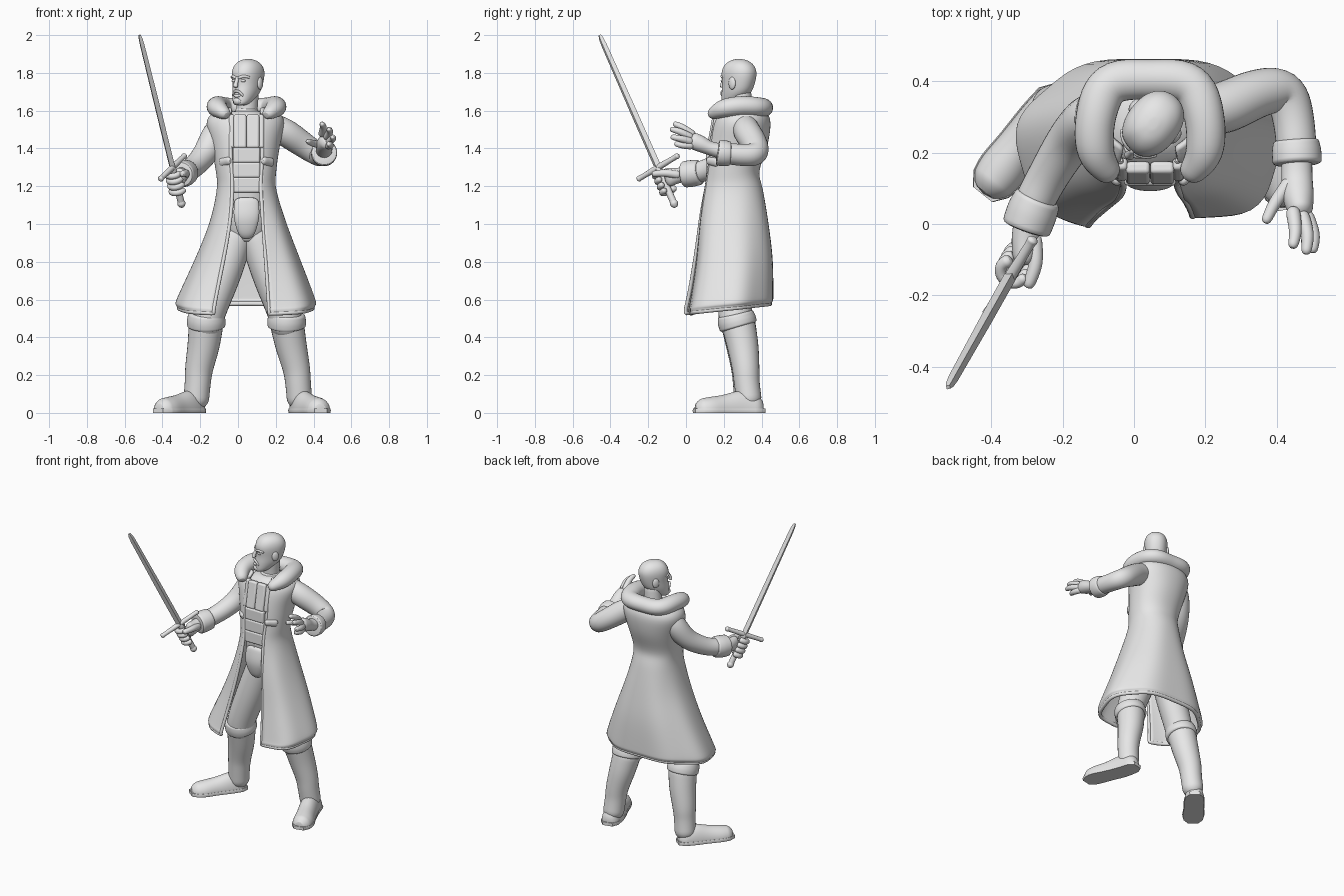
import bpy, bmesh, math
from mathutils import Vector as V, Matrix

if "Cube" in bpy.data.objects:
    bpy.data.objects.remove(bpy.data.objects["Cube"])

grey = bpy.data.materials.new("plain grey")
grey.use_nodes = True
grey.diffuse_color = (0.8, 0.8, 0.8, 1)
grey.node_tree.nodes["Principled BSDF"].inputs["Base Color"].default_value = (0.8, 0.8, 0.8, 1)


def finish(name, bm, subsurf=1, angle=50):
    bmesh.ops.recalc_face_normals(bm, faces=bm.faces)
    me = bpy.data.meshes.new(name)
    bm.to_mesh(me)
    bm.free()
    me.materials.append(grey)
    ob = bpy.data.objects.new(name, me)
    bpy.context.collection.objects.link(ob)
    if subsurf:
        ob.modifiers.new("smooth", 'SUBSURF').levels = subsurf
    bpy.ops.object.select_all(action='DESELECT')
    ob.select_set(True)
    bpy.context.view_layer.objects.active = ob
    bpy.ops.object.shade_smooth_by_angle(angle=math.radians(angle))
    return ob


def loft(name, rings, closed=True, subsurf=1, angle=50):
    bm = bmesh.new()
    rows = [[bm.verts.new(p) for p in ring] for ring in rings]
    n = len(rows[0])
    for a, b in zip(rows, rows[1:]):
        for i in range(n if closed else n - 1):
            j = (i + 1) % n
            bm.faces.new((a[i], a[j], b[j], b[i]))
    if closed:
        bm.faces.new(rows[0])
        bm.faces.new(rows[-1])
    return finish(name, bm, subsurf, angle)


def spline(rows, steps=4):
    """Smooth rows of numbers with a Catmull-Rom curve."""
    out = []
    for i in range(len(rows) - 1):
        quad = list(zip(rows[max(i - 1, 0)], rows[i], rows[i + 1], rows[min(i + 2, len(rows) - 1)]))
        for s in range(steps):
            t = s / steps
            out.append([b + 0.5 * t * (c - a + t * (2*a - 5*b + 4*c - d + t * (3*(b - c) + d - a)))
                        for a, b, c, d in quad])
    out.append(list(rows[-1]))
    return out


def tube(name, pts, hint=(0, 0, 1), sides=14, steps=3, subsurf=1, cap=0.6, clamp=None, tf=None):
    """Points are (x, y, z, width radius[, height radius]); cap is how far the ends bulge."""
    rows = spline([(*p, p[3]) if len(p) == 4 else p for p in pts], steps)
    data = [(V(r[:3]), r[3], r[4]) for r in rows]
    (p, w, h), (q, u, k) = data[0], data[-1]
    a, b = (p - data[1][0]).normalized(), (q - data[-2][0]).normalized()
    data = ([(p + a * min(w, h) * cap, w * 0.55, h * 0.55)] + data
            + [(q + b * min(u, k) * cap, u * 0.55, k * 0.55)])
    rings = []
    for i, (p, w, h) in enumerate(data):
        t = (data[min(i + 1, len(data) - 1)][0] - data[max(i - 1, 0)][0]).normalized()
        side = t.cross(V(hint)).normalized()
        up = side.cross(t)
        ring = []
        for k in range(sides):
            c = 2 * math.pi * k / sides
            v = p + side * w * math.cos(c) + up * h * math.sin(c)
            if clamp:
                v.z = min(max(v.z, clamp[0]), clamp[1])
            ring.append(tf @ v if tf else v)
        rings.append(ring)
    return loft(name, rings, True, subsurf)


def blob(name, loc, size, tf):
    bm = bmesh.new()
    m = tf @ Matrix.Translation(loc) @ Matrix.Diagonal((*size, 1))
    bmesh.ops.create_uvsphere(bm, u_segments=20, v_segments=12, radius=1, matrix=m)
    return finish(name, bm, 0)


def section(z, xl, xr, yf, yb, gap=None, count=32, ripple=0.0):
    """Rounded cross-section, open at the front when gap=(left x, right x)."""
    n, cx, cy, rx, ry = 2.2, (xl + xr) / 2, (yf + yb) / 2, (xr - xl) / 2, (yb - yf) / 2
    a, b = 0, 2 * math.pi * (1 - 1 / count)
    if gap:
        a = math.asin(((gap[1] - cx) / rx) ** (n / 2))
        b = 2 * math.pi - math.asin(((cx - gap[0]) / rx) ** (n / 2))
    ring = []
    for k in range(count):
        t = a + (b - a) * k / (count - 1 if gap else count)
        s, c = math.sin(t), math.cos(t)
        f = 1 + ripple * math.cos(7 * t)
        drop = ripple * c if gap else 0
        fold = ripple * max(0, 1.5 - 0.5 * k) if gap else 0
        ring.append(V((cx + f * rx * math.copysign(abs(s) ** (2 / n), s),
                       cy - f * ry * math.copysign(abs(c) ** (2 / n), c) + fold, z - drop)))
    return ring


# Long open coat: z, side extents, front, back, opening edges, ripple
coat_rows = spline([
    (1.61, -.08, .17, .2, .4, -.03, .115, 0), (1.55, -.16, .24, .15, .44, -.04, .125, 0),
    (1.42, -.135, .215, .12, .425, -.04, .13, 0), (1.28, -.11, .195, .105, .38, -.035, .125, 0),
    (1.18, -.105, .195, .09, .4, -.03, .12, 0), (1.0, -.145, .25, .05, .43, -.045, .135, .01),
    (.8, -.225, .325, .02, .455, -.085, .15, .018), (.6, -.315, .4, -.022, .46, -.128, .165, .025),
    (.57, -.318, .4, -.032, .458, -.132, .166, .027), (.545, -.308, .39, -.028, .448, -.134, .167, .027)], 3)
coat_rings = [section(*r[:5], gap=r[5:7], ripple=r[7]) for r in coat_rows]
coat = loft("coat", coat_rings, closed=False)
solid = coat.modifiers.new("cloth", 'SOLIDIFY')
solid.thickness, solid.offset = 0.016, 0
for name, k in (("left", 0), ("right", -1)):
    tube("coat_trim_" + name, [(*r[k], .011) for r in coat_rings[2::3]], hint=(0, 1, 0), sides=8)
tube("coat_hem", [(*p, .013) for p in coat_rings[-2]], sides=8, steps=1)

# Broad padded collar, open at the front
half = [(.112, .14, 1.582, .036, .032), (.152, .2, 1.612, .054, .05), (.152, .3, 1.625, .058, .054),
        (.112, .392, 1.618, .062, .053)]
cx = .045
tube("collar", [(cx - p[0], *p[1:]) for p in half] + [(cx, .405, 1.615, .057, .052)]
     + [(cx + p[0], *p[1:]) for p in reversed(half)])

# Torso and neck
loft("torso", [section(*r, count=24) for r in spline([
    (.9, -.05, .14, .19, .36), (1.0, -.08, .175, .15, .37), (1.18, -.08, .17, .12, .36),
    (1.4, -.1, .19, .122, .38), (1.53, -.11, .2, .145, .39), (1.6, -.03, .12, .21, .37)])])
tube("neck", [(.045, .3, 1.54, .068), (.047, .295, 1.6, .058), (.055, .29, 1.7, .058)], hint=(0, 1, 0))
tube("neckband", [(.046, .295, 1.565, .075), (.048, .293, 1.6, .066)], hint=(0, 1, 0))


def plate(name, loc, size, tilt=0.0):
    bm = bmesh.new()
    bmesh.ops.create_cube(bm, size=1, matrix=Matrix.Translation(loc) @ Matrix.Rotation(tilt, 4, 'X')
                          @ Matrix.Diagonal((*size, 1)))
    ob = finish(name, bm, 0)
    mod = ob.modifiers.new("soft edge", 'BEVEL')
    mod.width, mod.segments = .011, 4
    return ob


# Vest panels and belly bands
for s in (-1, 1):
    plate("chest_panel", (cx + s * .034, .143, 1.49), (.067, .035, .18), -.18)
    plate("chest_side", (cx + s * .078, .153, 1.49), (.03, .035, .18), -.18)
for i in range(3):
    plate("belly_band", (cx, .137, 1.365 - i * .079), (.145, .06, .082))
tube("front_flap", [(cx, .125, 1.13, .066, .02), (cx, .115, 1.04, .07, .025),
                    (cx, .13, .96, .05, .022), (cx, .145, .93, .03, .015)], hint=(0, 1, 0))
for s in (-1, 1):
    tube("pocket_flap", [(cx + s * .09, .118, 1.335, .022, .016), (cx + s * .135, .165, 1.325, .026, .016)],
         hint=(0, 1, 0), sides=10)

# Legs, boots and feet
legs = {
    "right": ([(.0, .27, .97, .095), (-.075, .265, .75, .1), (-.155, .26, .53, .092), (-.165, .265, .44, .085)],
              [(-.168, .275, .48, .095), (-.182, .297, .36, .088), (-.205, .313, .24, .077), (-.213, .317, .16, .071),
               (-.222, .325, .06, .07)],
              [(-.218, .345), (-.262, .288), (-.32, .215), (-.37, .15), (-.4, .112)]),
    "left": ([(.09, .27, .97, .095), (.165, .265, .75, .1), (.245, .26, .53, .092), (.255, .265, .44, .085)],
             [(.258, .275, .48, .093), (.28, .3, .36, .086), (.308, .316, .24, .075), (.318, .322, .16, .07),
              (.326, .335, .06, .069)],
             [(.325, .378), (.347, .29), (.385, .2), (.418, .125), (.43, .08)])}
foot_w = (.058, .064, .064, .068, .06)
foot_h = (.085, .105, .082, .07, .062)
for side, (thigh, shaft, path) in legs.items():
    tube("trouser_" + side, thigh, hint=(0, 1, 0))
    tube("boot_shaft_" + side, shaft, hint=(0, 1, 0))
    (x, y, z, r) = shaft[0]
    tube("boot_cuff_" + side, [(x + .002, y - .014, .525, .096), (x, y - .006, .49, .104), (x, y + .004, .455, .102)],
         hint=(0, 1, 0), sides=20, cap=.05)
    tube("boot_foot_" + side, [(*p, .015, w, h) for p, w, h in zip(path, foot_w, foot_h)], clamp=(0, 1), sides=20)
    tube("boot_sole_" + side, [(*p, .013, w + .003, .08) for p, w in zip(path, foot_w)],
         clamp=(0, .022), sides=20, subsurf=0)

# Sleeves and turned cuffs
tube("right_sleeve", [(-.07, .305, 1.535, .065), (-.118, .295, 1.475, .075), (-.175, .238, 1.37, .068),
                      (-.237, .14, 1.3, .06), (-.28, .06, 1.272, .058)], cap=.2)
tube("left_sleeve", [(.165, .31, 1.53, .065), (.25, .325, 1.485, .075), (.345, .365, 1.42, .07),
                     (.418, .37, 1.372, .064), (.445, .3, 1.365, .06), (.455, .21, 1.375, .058)], cap=.2)
tube("right_cuff", [(-.268, .075, 1.275, .066), (-.285, .035, 1.268, .072), (-.303, -.015, 1.262, .07)],
     sides=20, cap=.05)
tube("left_cuff", [(.453, .235, 1.372, .064), (.455, .205, 1.374, .07), (.457, .168, 1.379, .07)], sides=20, cap=.05)

# Sword
pommel, tip = V((-.295, -.055, 1.09)), V((-.52, -.457, 2.0))
axis = (tip - pommel).normalized()
guard = pommel + axis * .235
cross = V((.135, .22, .135))
cross = (cross - axis * cross.dot(axis)).normalized()
flat = axis.cross(cross)
blade = []
for d, w in ((0, .021), (.3, .0205), (.72, .017), (.765, .014), (.785, .008)):
    c = guard + axis * d
    blade.append([c + cross * w, c + flat * w * .85, c - cross * w, c - flat * w * .85])
loft("blade", blade, subsurf=0, angle=25)
tube("crossguard", [(*(guard + cross * s), r) for s, r in ((-.135, .017), (-.11, .014), (0, .017), (.11, .014), (.135, .017))])
tube("sword_grip", [(*(pommel + axis * s), .019) for s in (.01, .12, .235)], hint=(0, 1, 0))
tube("pommel_knob", [(*(pommel + axis * s), r) for s, r in ((.008, .018), (.02, .023), (.035, .019))], hint=(0, 1, 0))

# Right hand wrapped round the grip
tube("right_palm", [(-.295, .02, 1.265, .04), (-.304, -.04, 1.257, .04, .042), (-.308, -.095, 1.247, .033, .053)])
back = V((.15, 1, .1))
back = (back - axis * back.dot(axis)).normalized()
out = axis.cross(back)
for i in range(4):
    c = pommel + axis * (.1 + .033 * i)
    arc = [c + (back * math.cos(a) + out * math.sin(a)) * .035 for a in (.5, 1.2, 2.0, 2.8, 3.6, 4.3)]
    tube("right_finger", [(*p, .0195 - .0006 * k) for k, p in enumerate(arc)], hint=axis, sides=10)
tube("right_thumb", [(-.28, -.04, 1.26, .024), (-.275, -.11, 1.27, .021), (-.295, -.17, 1.265, .018)], sides=10)

# Left hand, open and raised
tube("left_palm", [(.456, .2, 1.382, .044), (.456, .13, 1.4, .045, .038), (.46, .075, 1.425, .045, .045),
                   (.466, .035, 1.442, .036, .045)])
fingers = [((.445, .035, 1.475), (.452, -.02, 1.512), (.445, -.06, 1.53)),
           ((.47, .025, 1.46), (.486, -.03, 1.488), (.482, -.077, 1.502)),
           ((.482, .025, 1.437), (.503, -.03, 1.452), (.5, -.073, 1.46)),
           ((.478, .03, 1.415), (.49, -.015, 1.417), (.48, -.053, 1.424)),
           ((.435, .115, 1.42), (.395, .06, 1.428), (.37, .01, 1.438))]
for f in fingers:
    tube("left_finger", [(*p, r) for p, r in zip(f, (.022, .019, .015))], sides=10)

# Head, built facing front and then turned toward the sword
turn = Matrix.Translation((.053, .28, 0)) @ Matrix.Rotation(math.radians(-37), 4, 'Z')
skull = spline([(1.628, -.026, .026, -.095, -.04), (1.645, -.046, .046, -.102, -.005), (1.69, -.063, .063, -.1, .06),
                (1.74, -.071, .071, -.094, .088), (1.8, -.076, .076, -.098, .1), (1.84, -.065, .065, -.08, .084),
                (1.864, -.04, .04, -.05, .052), (1.873, -.012, .012, -.015, .018)], 3)
loft("head", [[turn @ p for p in section(*r, count=24)] for r in skull])
tube("nose", [(0, -.092, 1.775, .01), (0, -.106, 1.745, .012), (0, -.112, 1.728, .016, .012)], tf=turn, hint=(0, 1, 0), sides=10)
tube("moustache", [(-.032, -.088, 1.68, .007), (-.016, -.1, 1.7, .008), (0, -.104, 1.704, .008),
                   (.016, -.1, 1.7, .008), (.032, -.088, 1.68, .007)], tf=turn, sides=8)
tube("lower_lip", [(-.018, -.094, 1.68, .007), (0, -.103, 1.677, .009), (.018, -.094, 1.68, .007)], tf=turn, sides=8)
blob("chin", (0, -.09, 1.65), (.026, .02, .02), turn)
for s in (-1, 1):
    tube("brow", [(s * .01, -.094, 1.773, .009), (s * .035, -.086, 1.782, .009), (s * .058, -.066, 1.776, .007)],
         tf=turn, sides=8)
    blob("eye", (s * .03, -.083, 1.758), (.014, .011, .008), turn)
    blob("ear", (s * .073, .01, 1.745), (.011, .022, .033), turn)
